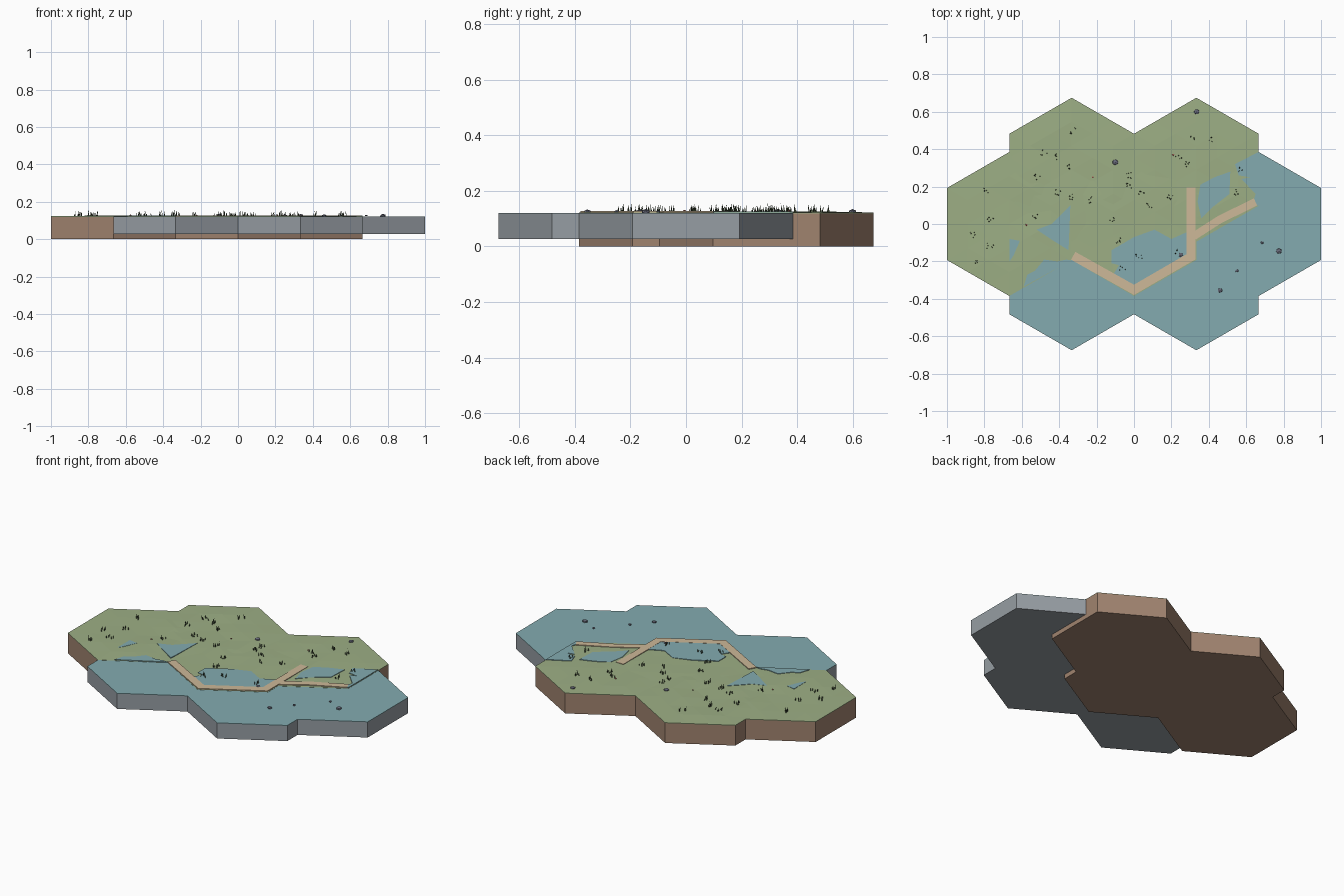
import bpy, bmesh, math, random
from mathutils import Vector

if "Cube" in bpy.data.objects:
    bpy.data.objects.remove(bpy.data.objects["Cube"])

random.seed(4)
R = 2 / 3 / math.sqrt(3)          # hexagon radius (width is 2/3)
DY = 0.29                         # row spacing


def material(name, r, g, b):
    m = bpy.data.materials.new(name)
    lin = [((c / 255 + 0.055) / 1.055) ** 2.4 for c in (r, g, b)]
    m.diffuse_color = (*lin, 1)
    m.use_nodes = True
    m.node_tree.nodes["Principled BSDF"].inputs["Base Color"].default_value = m.diffuse_color
    return m


GRASS = material("meadow green", 157, 175, 133)
WATER = material("water blue", 131, 171, 176)
SAND = material("sand", 205, 184, 152)
EARTH = material("earth brown", 160, 131, 111)
STONE = material("slab grey", 150, 157, 163)
REED = material("reed dark green", 62, 74, 52)
ROCK = material("rock grey", 104, 106, 122)
FLOWER = material("flower red", 165, 95, 85)


def finish(name, bm, *mats):
    me = bpy.data.meshes.new(name)
    bmesh.ops.recalc_face_normals(bm, faces=bm.faces)
    bm.to_mesh(me)
    bm.free()
    ob = bpy.data.objects.new(name, me)
    bpy.context.collection.objects.link(ob)
    for m in mats:
        me.materials.append(m)
    return ob


def prism(bm, pts, z0, z1):
    """Closed upright prism over an outline; returns its top face."""
    lo = [bm.verts.new((x, y, z0)) for x, y in pts]
    hi = [bm.verts.new((x, y, z1)) for x, y in pts]
    n = len(pts)
    bm.faces.new(lo[::-1])
    for i in range(n):
        bm.faces.new((lo[i], lo[(i + 1) % n], hi[(i + 1) % n], hi[i]))
    return bm.faces.new(hi)


def hexagon(cx, cy):
    return [(cx + R * math.sin(i * math.pi / 3), cy + R * math.cos(i * math.pi / 3))
            for i in range(6)]


def tile(name, cx, cy, z0, z1, side, top, relief=0.0):
    bm = bmesh.new()
    cap = prism(bm, hexagon(cx, cy), z0, z1 - 0.003)
    cap.material_index = 1
    # thin surface layer on top of the slab
    ring = bmesh.ops.extrude_discrete_faces(bm, faces=[cap])["faces"]
    face = ring[0]
    edge = [v.co.copy() for v in face.verts]
    bm.faces.remove(face)
    bmesh.ops.delete(bm, geom=[v for v in bm.verts if not v.link_faces], context='VERTS')
    tmp = bmesh.new()
    top_face = prism(tmp, [(c.x, c.y) for c in edge], z1 - 0.003, z1)
    fan = bmesh.ops.poke(tmp, faces=[top_face])["faces"]
    if relief:
        edges = list({e for f in fan for e in f.edges})
        bmesh.ops.subdivide_edges(tmp, edges=edges, cuts=2, use_grid_fill=True)
        for v in tmp.verts:
            if v.co.z > z1 - 0.001 and all(
                    all(w.co.z > z1 - 0.001 for w in f.verts) for f in v.link_faces):
                v.co.z += random.uniform(0, relief)
    finish(name + "_surface", tmp, top)
    finish(name + "_slab", bm, side, top)


# Land tiles are deep and brown, water tiles are shallow and grey
for name, x, y in (("land_left", -2 / 3, 0), ("land_back_left", -1 / 3, DY),
                   ("land_back_right", 1 / 3, DY), ("land_middle", 0, 0)):
    tile(name, x, y, 0, 0.1225, EARTH, GRASS, 0.004)
for name, x, y in (("water_right", 2 / 3, 0), ("water_front_left", -1 / 3, -DY),
                   ("water_front_right", 1 / 3, -DY)):
    tile(name, x, y, 0.027, 0.1215, STONE, WATER)

# Pools and inlets lying over the land
POOLS = {
    "pool_left": [(-.44, 0), (-.34, .10), (-.35, -.14), (-.43, -.09), (-.52, -.03)],
    "pool_corner": [(-.665, -.08), (-.61, -.09), (-.645, -.17), (-.665, -.20)],
    "inlet_left": [(-.59, -.335), (-.57, -.27), (-.53, -.25), (-.48, -.19),
                   (-.41, -.20), (-.36, -.19), (-.335, -.195)],
    "lagoon": [(-.12, -.21), (-.12, -.14), (0, -.07), (.11, -.03), (.2, -.08), (.29, -.04),
               (.31, -.19), (0, -.37), (-.13, -.30), (-.08, -.22)],
    "pool_right": [(.355, .21), (.43, .25), (.515, .28), (.51, .16), (.42, .09), (.36, .03),
                   (.34, .12)],
    "inlet_right": [(.54, .32), (.665, .385), (.665, .25), (.62, .25), (.56, .26)],
    "inlet_shore": [(.575, .24), (.665, .26), (.665, .1), (.63, .09), (.65, .16)],
}
for name, pts in POOLS.items():
    bm = bmesh.new()
    prism(bm, pts, 0.1225, 0.1268)
    finish(name, bm, WATER)


def strip(name, path, w):
    """Sandy bank with mitred corners along a path."""
    p = [Vector(q) for q in path]
    left, right = [], []
    for i, q in enumerate(p):
        a = (q - p[max(i - 1, 0)]).normalized()
        b = (p[min(i + 1, len(p) - 1)] - q).normalized()
        d = (a + b).normalized()
        k = w / max(0.4, d.dot(a if a.length else b))
        nrm = Vector((-d.y, d.x)) * k
        left.append(tuple(q + nrm))
        right.append(tuple(q - nrm))
    bm = bmesh.new()
    prism(bm, left + right[::-1], 0.1215, 0.1275)
    finish(name, bm, SAND)


strip("sand_bank_front", [(-.325, -.17), (0, -.352), (.305, -.175), (.305, .195)], .024)
strip("sand_bank_right", [(.32, -.065), (.46, .025), (.65, .118)], .021)

# Reed tufts: small groups of thin leaning blades
TUFTS = [(-.33, .50), (-.48, .38), (-.43, .36), (-.36, .31), (-.80, .18), (-.41, .17),
         (-.33, .145), (-.77, .02), (-.53, .04), (-.86, -.06), (-.77, -.12), (-.85, -.21),
         (-.24, .13), (-.03, .20), (-.02, .26), (.04, .16), (.08, .10), (.19, .15),
         (.28, .32), (.40, .45), (.32, .46), (-.08, -.09), (.03, -.17), (-.06, -.24),
         (.57, .29), (.22, -.15), (.24, .36), (-.12, .02), (-.52, .25), (.55, .17)]
bm = bmesh.new()
for x, y in TUFTS:
    for _ in range(5):
        px, py = x + random.uniform(-.018, .018), y + random.uniform(-.016, .016)
        h, a = random.uniform(.014, .033), random.uniform(0, math.tau)
        base = [bm.verts.new((px + .0035 * math.cos(a + k * math.tau / 3),
                              py + .0035 * math.sin(a + k * math.tau / 3), .121))
                for k in range(3)]
        tip = bm.verts.new((px + random.uniform(-.006, .006),
                            py + random.uniform(-.006, .006), .123 + h))
        bm.faces.new(base[::-1])
        for k in range(3):
            bm.faces.new((base[k], base[(k + 1) % 3], tip))
finish("reed_tufts", bm, REED)

# Rounded rocks and a few tiny blossoms
def pebbles(name, spots, mat, z):
    bm = bmesh.new()
    for x, y, r in spots:
        vs = bmesh.ops.create_icosphere(bm, subdivisions=1, radius=r)["verts"]
        for v in vs:
            v.co = Vector((v.co.x * 1.05 + x, v.co.y + y, max(v.co.z, -r * .4) * .65 + z))
    finish(name, bm, mat)


pebbles("rocks", [(-.10, .33, .017), (.335, .60, .015), (.775, -.145, .016), (.46, -.355, .013),
                  (.55, -.25, .009), (.25, -.165, .013), (.685, -.10, .008)], ROCK, .125)
pebbles("blossoms", [(-.575, -.005, .006), (.21, .37, .006), (-.22, .25, .005)], FLOWER, .128)
